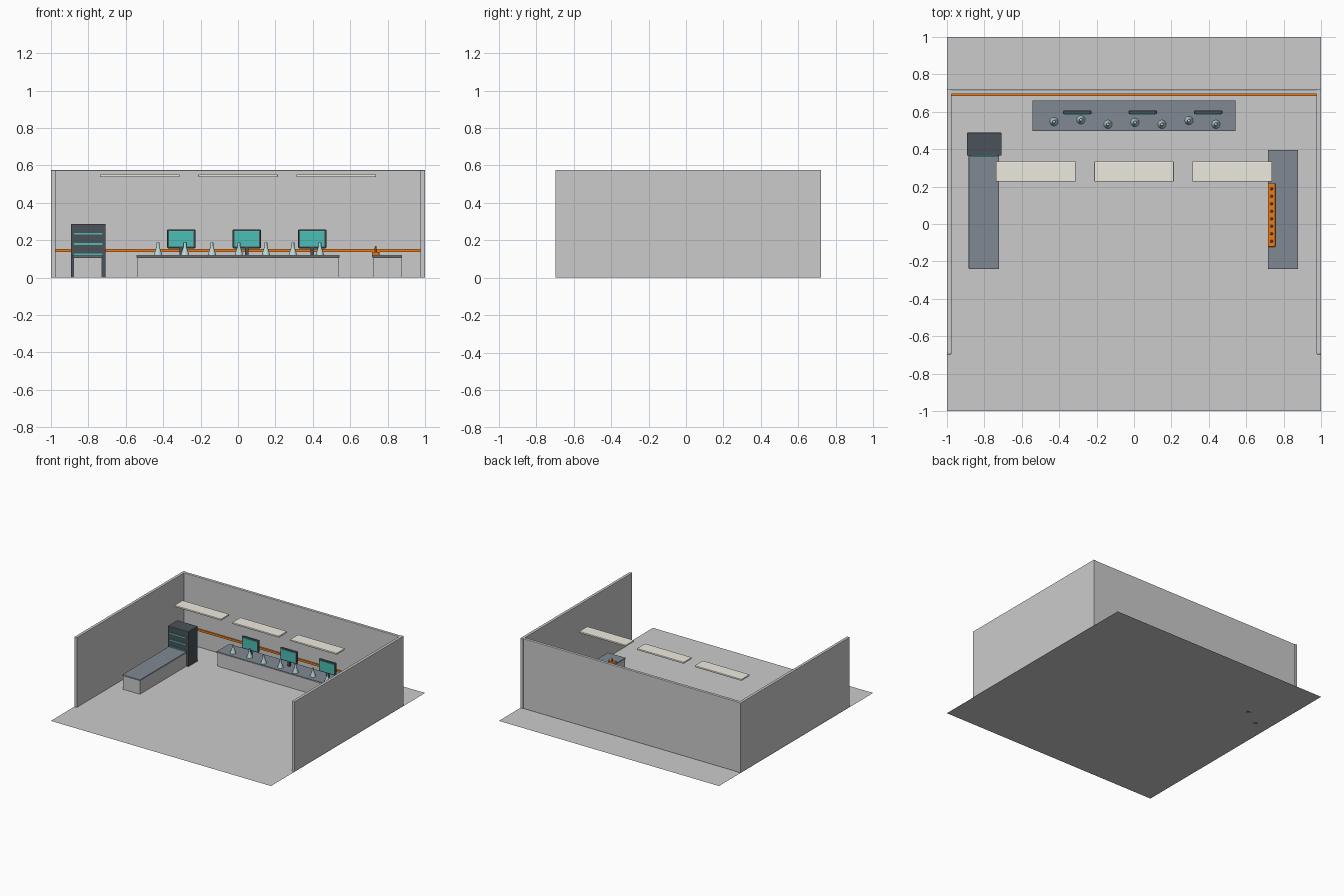
import bpy, bmesh

if "Cube" in bpy.data.objects:
    bpy.data.objects.remove(bpy.data.objects["Cube"])


def material(name, r, g, b):
    m = bpy.data.materials.new(name)
    m.diffuse_color = (r, g, b, 1)
    m.use_nodes = True
    m.node_tree.nodes["Principled BSDF"].inputs["Base Color"].default_value = m.diffuse_color
    return m


DARK = material("dark_slate", 0.07, 0.085, 0.10)
TEAL = material("teal", 0.07, 0.52, 0.46)
ORANGE = material("orange", 0.85, 0.20, 0.01)
GLASS = material("pale_glass", 0.50, 0.70, 0.70)
COUNTER = material("counter_grey", 0.22, 0.25, 0.29)
LAMP = material("warm_white", 0.85, 0.83, 0.74)


def box(name, x0, x1, y0, y1, z0, z1, mat=None, bevel=0):
    bm = bmesh.new()
    bmesh.ops.create_cube(bm, size=1)
    for v in bm.verts:
        v.co = (x0 + (v.co.x + .5) * (x1 - x0),
                y0 + (v.co.y + .5) * (y1 - y0),
                z0 + (v.co.z + .5) * (z1 - z0))
    if bevel:
        bmesh.ops.bevel(bm, geom=bm.edges[:], offset=bevel, segments=2,
                        profile=0.5, affect='EDGES')
    return finish(name, bm, mat)


def finish(name, bm, mat):
    me = bpy.data.meshes.new(name)
    bm.to_mesh(me)
    bm.free()
    ob = bpy.data.objects.new(name, me)
    bpy.context.collection.objects.link(ob)
    if mat:
        me.materials.append(mat)
    return ob


def cone(name, x, y, rings, mat, sides=16):
    """Stack of (radius, z) rings, capped at both ends."""
    bm = bmesh.new()
    for (r0, z0), (r1, z1) in zip(rings, rings[1:]):
        part = bmesh.ops.create_cone(bm, segments=sides, radius1=r0, radius2=r1,
                                     depth=z1 - z0, cap_ends=False)
        bmesh.ops.translate(bm, verts=part["verts"], vec=(x, y, (z0 + z1) / 2))
    bmesh.ops.remove_doubles(bm, verts=bm.verts, dist=1e-5)
    bmesh.ops.holes_fill(bm, edges=bm.edges[:], sides=0)
    ob = finish(name, bm, mat)
    bpy.context.view_layer.objects.active = ob
    ob.select_set(True)
    bpy.ops.object.shade_smooth_by_angle()
    ob.select_set(False)
    return ob


# Floor sheet
bm = bmesh.new()
bmesh.ops.create_grid(bm, x_segments=1, y_segments=1, size=1)
finish("floor", bm, None)

# Walls and stripe
WALL = 0.575
box("back_wall", -0.985, 0.985, 0.694, 0.718, 0, WALL, bevel=0.003)
box("left_wall", -1.0, -0.976, -0.697, 0.722, 0, WALL, bevel=0.003)
box("right_wall", 0.976, 1.0, -0.697, 0.722, 0, WALL, bevel=0.003)
box("wall_stripe", -0.976, 0.976, 0.684, 0.696, 0.137, 0.154, ORANGE)

# Benches with counter tops
for name, x0, x1, y0, y1 in (("back", -0.543, 0.543, 0.497, 0.66),
                             ("left", -0.884, -0.722, -0.24, 0.395),
                             ("right", 0.717, 0.878, -0.24, 0.395)):
    box(name + "_bench", x0 + .004, x1 - .004, y0 + .004, y1 - .004, 0, 0.11)
    box(name + "_counter", x0, x1, y0, y1, 0.109, 0.121, COUNTER, 0.002)

# Storage cabinet with shelf strips
box("cabinet", -0.893, -0.708, 0.366, 0.488, 0, 0.288, DARK, 0.003)
for z in (0.125, 0.18, 0.235):
    box("cabinet_strip", -0.876, -0.725, 0.360, 0.37, z - .005, z + .005, TEAL)

# Monitors
for x in (-0.303, 0.047, 0.397):
    box("monitor_stand", x - .01, x + .01, 0.588, 0.606, 0.12, 0.17, DARK)
    box("monitor_case", x - .076, x + .076, 0.587, 0.607, 0.157, 0.258, DARK, 0.006)
    box("monitor_screen", x - .066, x + .066, 0.583, 0.59, 0.166, 0.249, TEAL, 0.002)

# Flasks along the back bench
for i, y in enumerate((0.547, 0.557, 0.533, 0.543, 0.533, 0.553, 0.533)):
    cone("flask", -0.428 + i * 0.1443, y,
         [(0.023, 0.12), (0.0075, 0.168), (0.0075, 0.187)], GLASS)

# Rack with upright tips on the right bench
box("tip_rack", 0.716, 0.756, -0.122, 0.217, 0.12, 0.138, ORANGE, 0.003)
for i in range(8):
    cone("rack_tip", 0.736, -0.092 + i * 0.04,
         [(0.008, 0.136), (0.004, 0.170)], ORANGE, 10)

# Ceiling light panels
for x in (-0.525, 0, 0.525):
    box("light_panel", x - .213, x + .213, 0.227, 0.334, 0.538, 0.552, LAMP, 0.004)
